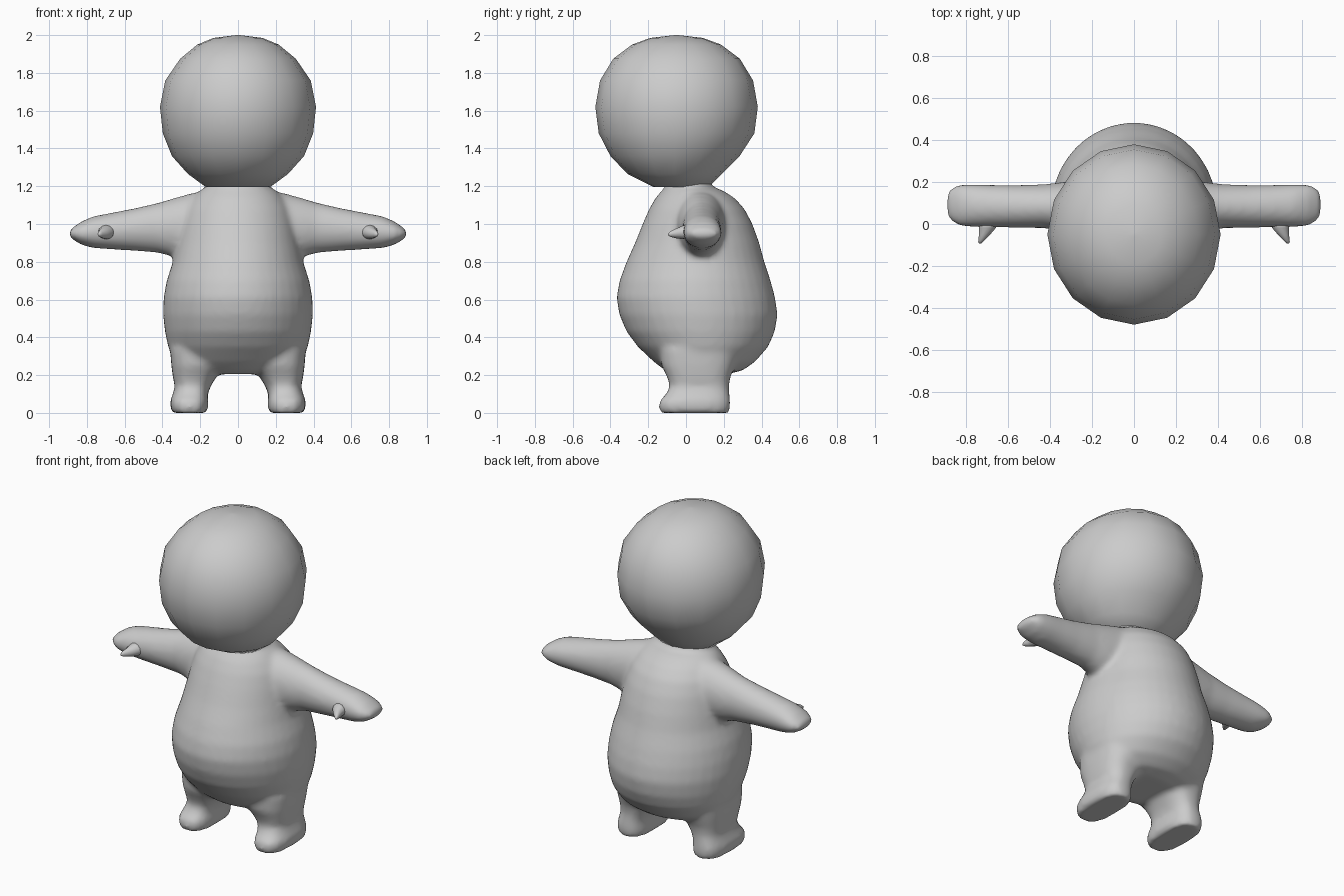
import bpy, bmesh
from math import sin, cos, pi, copysign
from mathutils import Vector


def loft(bm, rings, axis="z", segs=32, power=2.0, side=1):
    """Closed tube through rings of (t, centre_a, centre_b, radius_a, radius_b)."""
    loops = []
    for t, ca, cb, ra, rb in rings:
        loop = []
        for i in range(segs):
            a = 2 * pi * i / segs
            u = ca + ra * copysign(abs(cos(a)) ** (2 / power), cos(a))
            v = cb + rb * copysign(abs(sin(a)) ** (2 / power), sin(a))
            p = (u * side, v, t) if axis == "z" else (t * side, u, v)
            loop.append(bm.verts.new(p))
        loops.append(loop)
    for lo, hi in zip(loops, loops[1:]):
        for i in range(segs):
            j = (i + 1) % segs
            bm.faces.new((lo[i], lo[j], hi[j], hi[i]))
    bm.faces.new(loops[0][::-1])
    bm.faces.new(loops[-1])


def finish(bm, name):
    bmesh.ops.recalc_face_normals(bm, faces=bm.faces)
    for f in bm.faces:
        f.smooth = True
    me = bpy.data.meshes.new(name)
    bm.to_mesh(me)
    bm.free()
    ob = bpy.data.objects.new(name, me)
    bpy.context.collection.objects.link(ob)
    return ob


# Body: torso, neck, arms and legs fused into one smooth skin
bm = bmesh.new()
torso = [(z, 0, (f + b) / 2, rx, (b - f) / 2) for z, rx, f, b in (
    (0.205, 0.20, -0.06, 0.22), (0.225, 0.28, -0.11, 0.30), (0.27, 0.335, -0.17, 0.365),
    (0.35, 0.37, -0.255, 0.435), (0.43, 0.387, -0.315, 0.47), (0.52, 0.397, -0.353, 0.485),
    (0.61, 0.394, -0.368, 0.472), (0.70, 0.378, -0.352, 0.448), (0.80, 0.345, -0.315, 0.415),
    (0.90, 0.325, -0.27, 0.388), (1.00, 0.305, -0.23, 0.352), (1.08, 0.28, -0.195, 0.31),
    (1.14, 0.24, -0.16, 0.255), (1.18, 0.20, -0.125, 0.19), (1.195, 0.165, -0.11, 0.14),
    (1.25, 0.165, -0.11, 0.12))]
loft(bm, torso, segs=40)

arm = [(x, (f + b) / 2, (lo + hi) / 2, (b - f) / 2, (hi - lo) / 2) for x, f, b, lo, hi in (
    (0.12, -0.06, 0.22, 0.84, 1.18), (0.24, -0.06, 0.21, 0.82, 1.165),
    (0.34, -0.04, 0.20, 0.825, 1.137), (0.42, -0.02, 0.19, 0.847, 1.113),
    (0.55, -0.018, 0.186, 0.858, 1.083), (0.68, -0.015, 0.187, 0.866, 1.058),
    (0.77, -0.015, 0.19, 0.873, 1.04), (0.83, -0.01, 0.19, 0.89, 1.013),
    (0.87, 0.01, 0.175, 0.915, 0.985), (0.893, 0.04, 0.145, 0.93, 0.968))]
leg = [(z, (i + o) / 2, (f + b) / 2, (o - i) / 2, (b - f) / 2) for z, i, o, f, b in (
    (0.0, 0.165, 0.35, -0.135, 0.228), (0.03, 0.158, 0.358, -0.145, 0.234),
    (0.065, 0.158, 0.359, -0.14, 0.234), (0.10, 0.16, 0.345, -0.105, 0.23),
    (0.14, 0.145, 0.335, -0.085, 0.227), (0.19, 0.115, 0.345, -0.10, 0.235),
    (0.25, 0.07, 0.353, -0.13, 0.26), (0.34, 0.06, 0.36, -0.14, 0.28))]
for side in (1, -1):
    loft(bm, arm, axis="x", side=side)
    loft(bm, leg, power=2.6, side=side)
body = finish(bm, "body")
remesh = body.modifiers.new("fuse", "REMESH")
remesh.mode = "VOXEL"
remesh.voxel_size = 0.016
remesh.use_smooth_shade = True
smooth = body.modifiers.new("soften", "SMOOTH")
smooth.factor = 0.5
smooth.iterations = 8

# Head: low-poly egg with 16 sides
bm = bmesh.new()
loft(bm, [(1.195, 0, -0.025, 0.17, 0.145), (1.265, 0, -0.06, 0.265, 0.25),
          (1.36, 0, -0.058, 0.35, 0.342), (1.48, 0, -0.05, 0.398, 0.412),
          (1.62, 0, -0.05, 0.413, 0.43), (1.76, 0, -0.05, 0.385, 0.405),
          (1.875, 0, -0.05, 0.306, 0.335), (1.95, 0, -0.05, 0.215, 0.235),
          (1.985, 0, -0.05, 0.13, 0.14), (2.0, 0, -0.05, 0.01, 0.01)], segs=16)
finish(bm, "head")

# Thumbs: small tapered cones curving out from the front of each hand
for side, name in ((1, "thumb_left"), (-1, "thumb_right")):
    bm = bmesh.new()
    rings = []
    for x, y, z, rx, rz in ((0.695, 0.02, 0.96, 0.048, 0.042), (0.70, -0.02, 0.955, 0.04, 0.035),
                            (0.715, -0.055, 0.95, 0.025, 0.025), (0.73, -0.082, 0.947, 0.013, 0.015),
                            (0.735, -0.094, 0.945, 0.004, 0.005)):
        rings.append([bm.verts.new(Vector(((x + rx * cos(a * pi / 6)) * side, y,
                                           z + rz * sin(a * pi / 6)))) for a in range(12)])
    for lo, hi in zip(rings, rings[1:]):
        for i in range(12):
            bm.faces.new((lo[i], lo[i - 1], hi[i - 1], hi[i]))
    bm.faces.new(rings[0])
    bm.faces.new(rings[-1])
    finish(bm, name)
